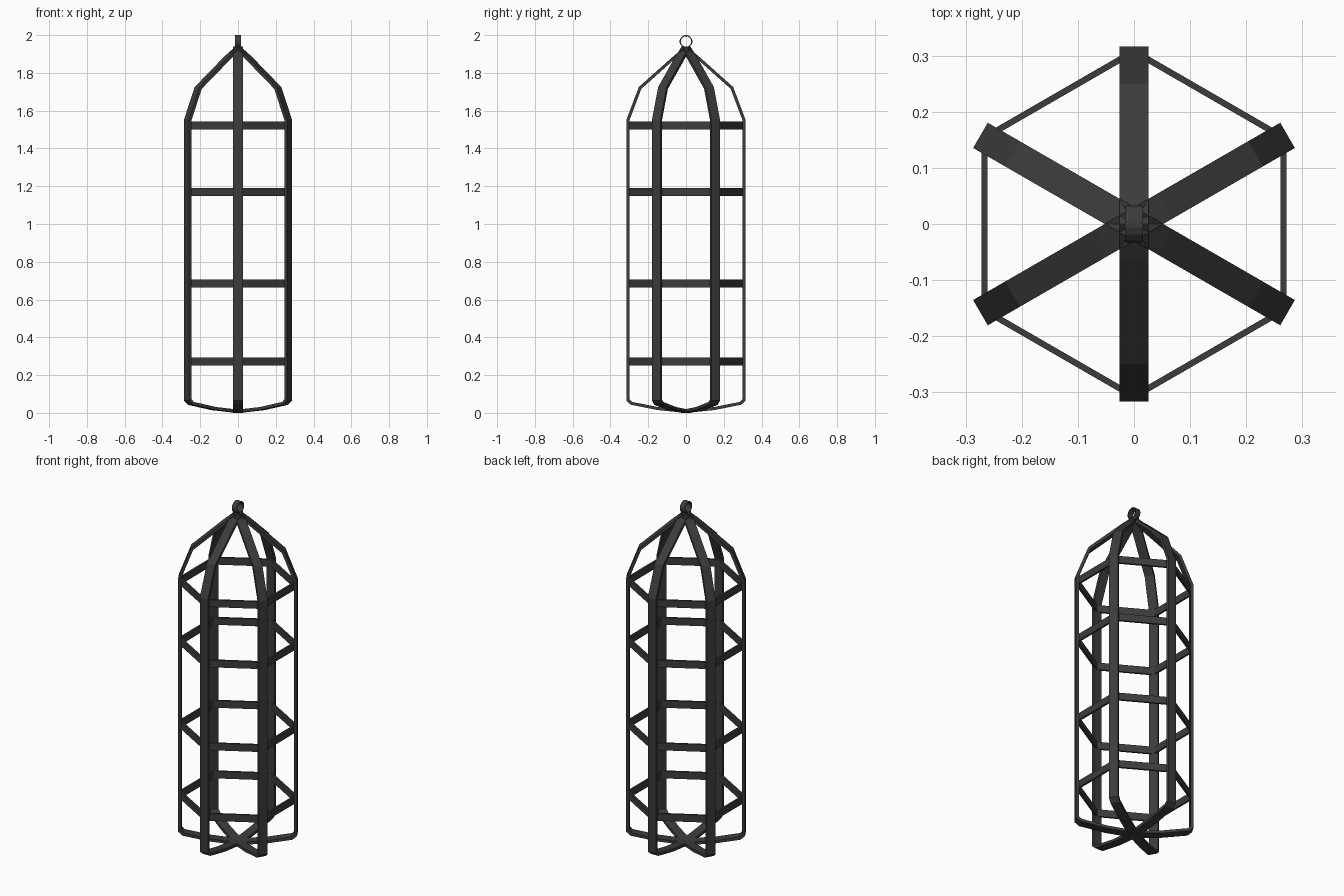
import bpy, bmesh, math
from mathutils import Vector

if "Cube" in bpy.data.objects:
    bpy.data.objects.remove(bpy.data.objects["Cube"])

mat = bpy.data.materials.new("dark_iron")
mat.diffuse_color = (0.045, 0.045, 0.045, 1)
mat.use_nodes = True
mat.node_tree.nodes["Principled BSDF"].inputs["Base Color"].default_value = mat.diffuse_color


def make_loop(name, outer, inner, width, to_world):
    """Closed flat band: outer and inner 2D loops extruded by width."""
    bm = bmesh.new()
    h, n = width / 2, len(outer)
    rows = [[bm.verts.new(to_world(p[0], p[1], s)) for p in loop]
            for loop, s in ((outer, -h), (outer, h), (inner, h), (inner, -h))]
    for i in range(n):
        j = (i + 1) % n
        for k in range(4):
            a, b = rows[k], rows[(k + 1) % 4]
            bm.faces.new((a[i], a[j], b[j], b[i]))
    bmesh.ops.recalc_face_normals(bm, faces=bm.faces)
    me = bpy.data.meshes.new(name)
    bm.to_mesh(me)
    bm.free()
    me.materials.append(mat)
    ob = bpy.data.objects.new(name, me)
    bpy.context.collection.objects.link(ob)
    return ob


def inset(loop, t):
    """Mitred inward offset of a counter-clockwise loop."""
    out, n = [], len(loop)
    for i in range(n):
        p = Vector(loop[i])
        d1 = (p - Vector(loop[i - 1])).normalized()
        d2 = (Vector(loop[(i + 1) % n]) - p).normalized()
        n1, n2 = Vector((-d1.y, d1.x)), Vector((-d2.y, d2.x))
        m = (n1 + n2).normalized()
        out.append(p + m * (t / m.dot(n1)))
    return out


def polygon(n, r, offset=0):
    return [(r * math.cos(offset + 2 * math.pi * i / n),
             r * math.sin(offset + 2 * math.pi * i / n)) for i in range(n)]


# Upright bars: three closed loops crossing at the top and bottom
half = [(0, 0), (0.15, 0.015), (0.292, 0.043), (0.316, 0.065),
        (0.316, 1.55), (0.25, 1.725), (0.065, 1.89), (0, 1.94)]
profile = half + [(-x, z) for x, z in reversed(half[1:-1])]
for k in range(3):
    a = math.radians(30 + 60 * k)
    c, s = math.cos(a), math.sin(a)
    make_loop(f"cage_bar_{k + 1}", profile, inset(profile, 0.016), 0.052,
              lambda r, z, w, c=c, s=s: (r * c - w * s, r * s + w * c, z))

# Hexagonal cross bands
for k, zc in enumerate((0.272, 0.685, 1.17, 1.522)):
    hexa = polygon(6, 0.314, math.radians(30))
    make_loop(f"cross_band_{k + 1}", hexa, inset(hexa, 0.011), 0.042,
              lambda x, y, w, zc=zc: (x, y, zc + w))

# Hanging ring
ring = polygon(16, 0.034, math.pi / 16)
make_loop("hanging_ring", ring, inset(ring, 0.006), 0.032,
          lambda y, z, w: (w, y, 1.966 + z))
